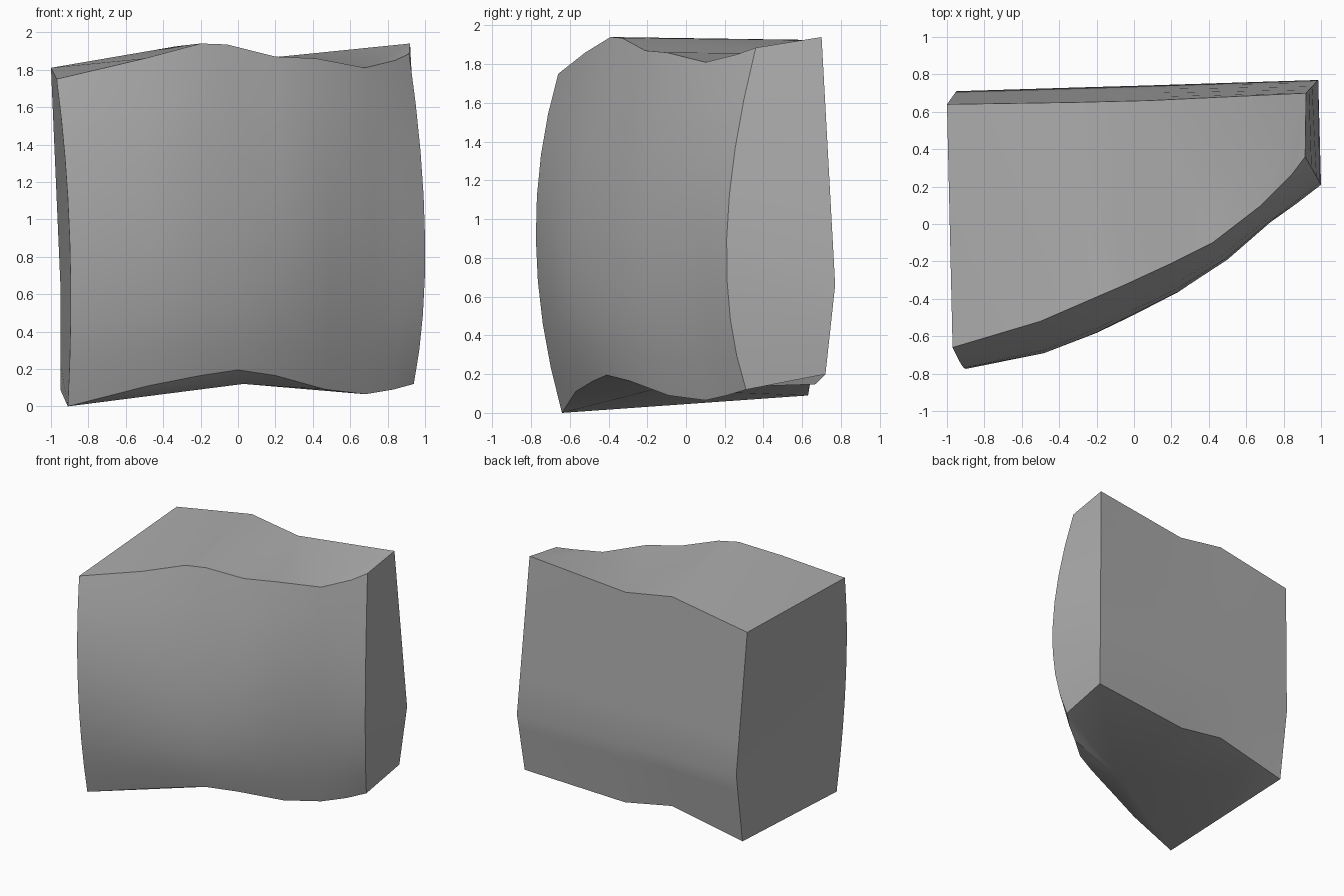
import bpy, bmesh, math
from mathutils import Vector

cube = bpy.data.objects.get("Cube")
if cube:
    bpy.data.objects.remove(cube, do_unlink=True)

stone = bpy.data.materials.new("stone_grey")
stone.use_nodes = True
colour = (0.42, 0.42, 0.42, 1)
stone.diffuse_color = colour
stone.node_tree.nodes["Principled BSDF"].inputs["Base Color"].default_value = colour

# Vertical ribs of the boulder: top, middle and bottom point
front_ribs = [
    ((-.97, -.66, 1.75), (-.90, -.775, .9), (-.91, -.64, 0)),
    ((-.50, -.52, 1.86), (-.48, -.69, .9), (-.48, -.57, .11)),
    ((-.20, -.39, 1.94), (-.20, -.58, .9), (-.20, -.48, .165)),
    ((-.06, -.33, 1.935), (0, -.48, .9), (0, -.41, .195)),
    ((.20, -.21, 1.87), (.24, -.36, .9), (.20, -.29, .165)),
    ((.42, -.10, 1.86), (.50, -.19, .9), (.47, -.09, .09)),
    ((.68, .10, 1.81), (.73, .01, .9), (.68, .10, .065)),
    ((.84, .26, 1.85), (.87, .11, .9), (.83, .21, .09)),
    ((.915, .36, 1.885), (1, .21, .9), (.94, .31, .12)),
]
back_ribs = [
    ((.92, .70, 1.94), (.985, .77, .66), (.95, .72, .20)),
    ((.08, .66, 1.855), (.05, .74, .66), (.08, .67, .148)),
    ((-.33, .65, 1.925), (-.30, .73, .66), (-.33, .65, .22)),
    ((-1, .64, 1.81), (-.95, .71, .66), (-.95, .63, .09)),
]
ROWS = 8


def bowed(rib, t):
    """Smooth bulge through the three points of a rib."""
    a, b, c = map(Vector, rib)
    return a * (2*t - 1) * (t - 1) + b * 4*t * (1 - t) + c * t * (2*t - 1)


def creased(rib, t):
    """Straight runs that break at the middle point of a rib."""
    a, b, c = map(Vector, rib)
    return a.lerp(b, 2*t) if t < .5 else b.lerp(c, 2*t - 1)


bm = bmesh.new()
cols = []
for ribs, curve in ((front_ribs, bowed), (back_ribs, creased)):
    for rib in ribs:
        cols.append([bm.verts.new(curve(rib, i / ROWS)) for i in range(ROWS + 1)])

# Sides
for i, col in enumerate(cols):
    nxt = cols[(i + 1) % len(cols)]
    for r in range(ROWS):
        bm.faces.new((col[r], col[r + 1], nxt[r + 1], nxt[r]))

# Top: facets running from the front edge to the back edge
f = [c[0] for c in cols[:len(front_ribs)]]
b = [c[0] for c in cols[len(front_ribs):]]
for tri in ((b[3], f[0], f[1]), (b[3], f[1], b[2]), (f[1], f[2], b[2]),
            (f[2], f[3], b[2]), (f[3], b[1], b[2]), (f[3], f[4], b[1]),
            (f[4], f[5], b[1]), (f[5], f[6], b[1]), (f[6], b[0], b[1]),
            (f[6], f[7], b[0]), (f[7], f[8], b[0])):
    bm.faces.new(tri)

# Underside: fan around one low point
low = bm.verts.new((.03, -.17, .12))
for i, col in enumerate(cols):
    bm.faces.new((col[-1], low, cols[(i + 1) % len(cols)][-1]))

bmesh.ops.recalc_face_normals(bm, faces=bm.faces)
mesh = bpy.data.meshes.new("boulder")
bm.to_mesh(mesh)
bm.free()
mesh.materials.append(stone)
boulder = bpy.data.objects.new("boulder", mesh)
bpy.context.collection.objects.link(boulder)

bpy.ops.object.select_all(action='DESELECT')
boulder.select_set(True)
bpy.context.view_layer.objects.active = boulder
bpy.ops.object.shade_smooth_by_angle(angle=math.radians(32))
